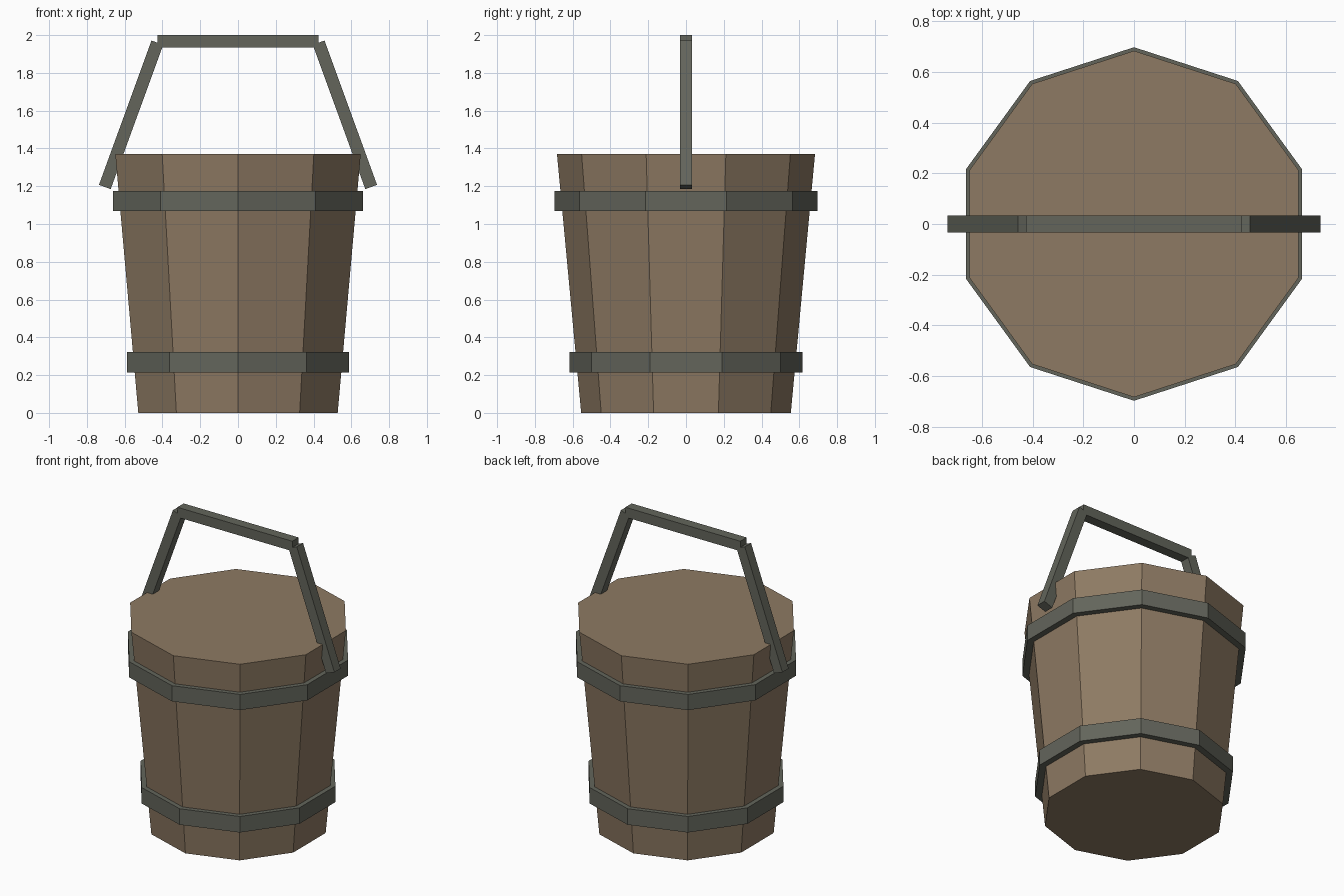
import bpy
import bmesh
import math
from mathutils import Matrix

if "Cube" in bpy.data.objects:
    bpy.data.objects.remove(bpy.data.objects["Cube"], do_unlink=True)

SIDES = 10


def make_material(name, color):
    mat = bpy.data.materials.new(name)
    mat.use_nodes = True
    mat.diffuse_color = color
    mat.node_tree.nodes["Principled BSDF"].inputs["Base Color"].default_value = color
    return mat


wood = make_material("brown wood", (0.27, 0.195, 0.125, 1))
iron = make_material("grey iron", (0.125, 0.13, 0.105, 1))


def finish(name, bm, mat):
    bmesh.ops.recalc_face_normals(bm, faces=bm.faces)
    mesh = bpy.data.meshes.new(name)
    bm.to_mesh(mesh)
    bm.free()
    mesh.materials.append(mat)
    obj = bpy.data.objects.new(name, mesh)
    bpy.context.collection.objects.link(obj)
    return obj


def lathe(name, profile, mat, closed):
    """Sweep an (r, z) profile around z with a corner at front and back."""
    bm = bmesh.new()
    rings = []
    for r, z in profile:
        angles = [math.pi / 2 + math.tau * i / SIDES for i in range(SIDES)]
        rings.append([bm.verts.new((r * math.cos(a), r * math.sin(a), z)) for a in angles])
    pairs = list(zip(rings, rings[1:]))
    if closed:
        pairs.append((rings[-1], rings[0]))
    else:
        bm.faces.new(rings[0])
        bm.faces.new(rings[-1])
    for low, high in pairs:
        for i in range(SIDES):
            j = (i + 1) % SIDES
            bm.faces.new((low[i], low[j], high[j], high[i]))
    return finish(name, bm, mat)


def bar(name, size, centre, tilt):
    bm = bmesh.new()
    bmesh.ops.create_cube(bm, size=1)
    bm.transform(Matrix.Translation(centre) @ Matrix.Rotation(tilt, 4, 'Y')
                 @ Matrix.Diagonal((*size, 1)))
    return finish(name, bm, iron)


# Tapered wooden body, closed on top
lathe("bucket_body", [(0.555, 0), (0.683, 1.37)], wood, False)

# Iron hoops
for name, radius, low, high in (("lower_hoop", 0.617, 0.215, 0.322),
                                ("upper_hoop", 0.697, 1.07, 1.175)):
    inner = radius - 0.07
    lathe(name, [(inner, low), (radius, low), (radius, high), (inner, high)], iron, True)

# Handle: a straight grip and two splayed arms
THICK = 0.066
bar("handle_grip", (0.85, THICK, THICK), (0, 0, 2 - THICK / 2), 0)
for side, name in ((1, "left_handle_arm"), (-1, "right_handle_arm")):
    bar(name, (THICK, THICK, 0.813), (side * 0.566, 0, 1.578), -side * math.radians(20))
